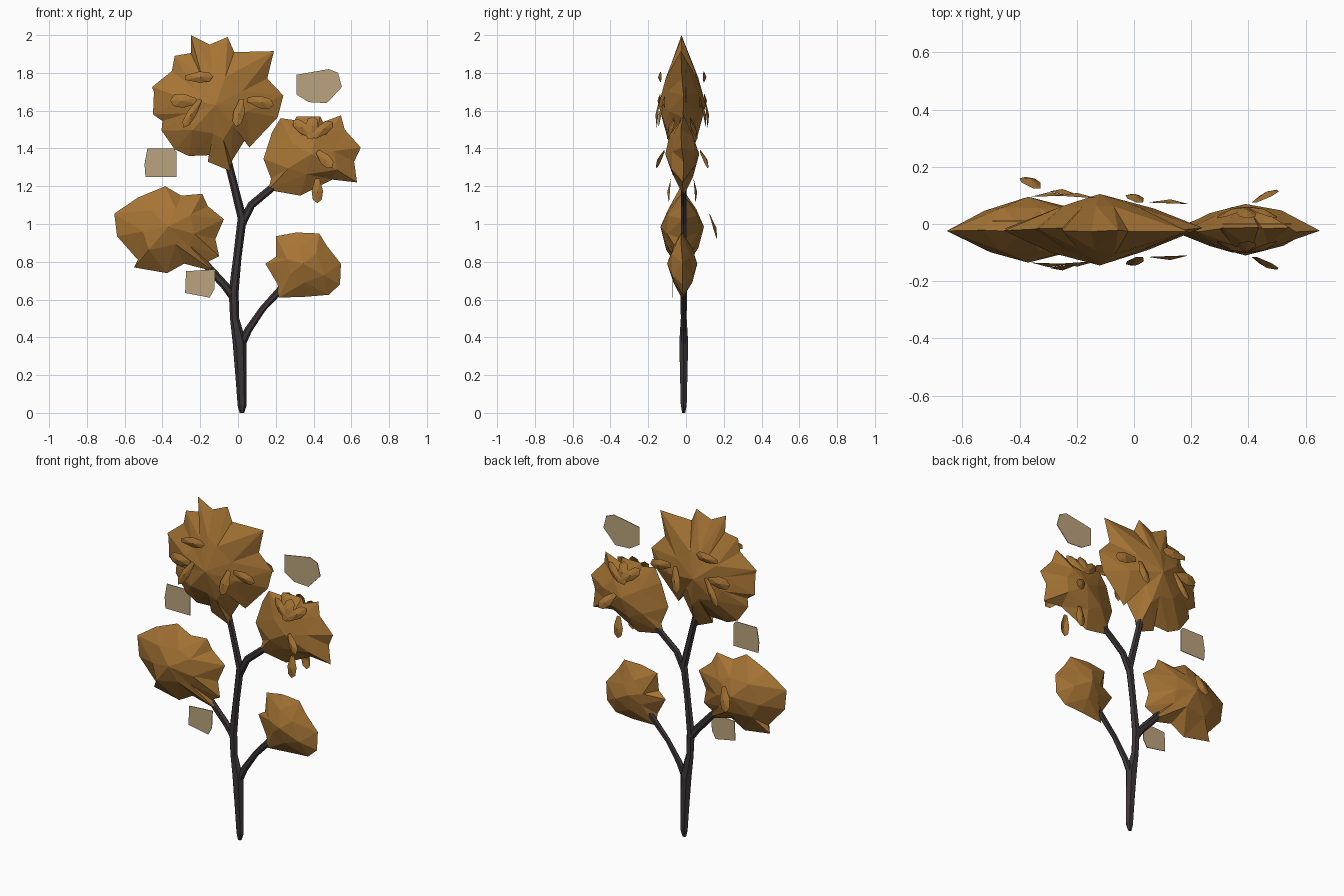
import bpy, bmesh, math, random
from mathutils import Vector

if "Cube" in bpy.data.objects:
    bpy.data.objects.remove(bpy.data.objects["Cube"])

random.seed(4)
YC = -0.02  # plane in which the flat tree lies


def material(name, col):
    m = bpy.data.materials.new(name)
    m.diffuse_color = (*col, 1)
    m.use_nodes = True
    m.node_tree.nodes["Principled BSDF"].inputs["Base Color"].default_value = m.diffuse_color
    return m


BROWN = material("autumn brown", (0.38, 0.175, 0.035))
BARK = material("dark bark", (0.045, 0.035, 0.037))
TAN = material("pale tan", (0.50, 0.37, 0.21))


def make(name, verts, faces, mat):
    me = bpy.data.meshes.new(name)
    me.from_pydata([tuple(v) for v in verts], [], faces)
    bm = bmesh.new()
    bm.from_mesh(me)
    bmesh.ops.recalc_face_normals(bm, faces=bm.faces)
    bm.to_mesh(me)
    bm.free()
    me.materials.append(mat)
    ob = bpy.data.objects.new(name, me)
    bpy.context.collection.objects.link(ob)
    return ob


def foliage(name, outline, centre, front, back):
    """Jagged outline (even point count) domed to both sides."""
    n, h = len(outline), len(outline) // 2
    cx, cz = centre
    verts = [(x, YC + random.uniform(-.008, .008), z) for x, z in outline]
    faces = []
    for sign, depth in ((-1, front), (1, back)):
        s = len(verts)
        for k in range(h):
            x, z = outline[2 * k + 1]
            f = random.uniform(.45, .58)
            verts.append((cx + (x - cx) * f, YC + sign * depth * random.uniform(.55, .75),
                          cz + (z - cz) * f))
        c = len(verts)
        verts.append((cx, YC + sign * depth, cz))
        for k in range(h):
            o, p, q = 2 * k, 2 * k + 1, (2 * k + 2) % n
            m, m2 = s + k, s + (k + 1) % h
            faces += [(o, p, m), (p, q, m), (q, m2, m), (m, m2, c)]
    make(name, verts, faces, BROWN)


def leaf(name, a, b, w, mirror=True):
    """Folded six-sided leaf from a to b, repeated on the back."""
    for sign in ((1, -1) if mirror else (1,)):
        p, q = Vector(a), Vector(b)
        if sign < 0:
            p.y, q.y = 2 * YC - p.y, 2 * YC - q.y
        d = q - p
        s = d.cross(Vector((0, 1, 0))).normalized() * w / 2
        out = 0.014 if p.y > YC else -0.014
        ring = [p + s * .4, p + d * .5 + s, p + d * .85 + s * .8, q,
                p + d * .85 - s * .8, p + d * .5 - s, p - s * .4]
        ring.append(p + d * .55 + Vector((0, out, 0)))
        make(name, ring, [(i, (i + 1) % 7, 7) for i in range(7)], BROWN)


def branch(name, path, depth=.75, sides=6):
    """Tapered tube through (x, z, radius) points."""
    verts, faces = [], []
    for i, (x, z, r) in enumerate(path):
        u, v = path[max(i - 1, 0)], path[min(i + 1, len(path) - 1)]
        t = Vector((v[0] - u[0], 0, v[1] - u[1])).normalized()
        side = Vector((t.z, 0, -t.x))
        for k in range(sides):
            a = math.tau * k / sides
            verts.append(Vector((x, -.012, z)) + side * r * math.cos(a)
                         + Vector((0, r * depth * math.sin(a), 0)))
    for i in range(len(path) - 1):
        for k in range(sides):
            j = (k + 1) % sides
            faces.append((i * sides + k, i * sides + j, (i + 1) * sides + j, (i + 1) * sides + k))
    e = len(verts) - sides
    faces += [tuple(range(sides)), tuple(range(e, e + sides))]
    make(name, verts, faces, BARK)


def plate(name, pts, y):
    n = len(pts)
    verts = [(x, y + o, z) for o in (-.002, .002) for x, z in pts]
    faces = [tuple(range(n)), tuple(range(n, 2 * n))]
    faces += [(i, (i + 1) % n, n + (i + 1) % n, n + i) for i in range(n)]
    make(name, verts, faces, TAN)


# Trunk and branches
branch("trunk", [(.02, 0, .012), (.022, .04, .024), (.016, .2, .03), (.008, .37, .036),
                 (-.018, .5, .024), (-.023, .64, .026), (-.004, .82, .022),
                 (.022, 1.03, .024), (-.02, 1.2, .021), (-.06, 1.36, .02)])
branch("lower_right_branch", [(.015, .36, .024), (.055, .44, .02), (.13, .55, .017), (.25, .68, .02)])
branch("lower_left_branch", [(-.02, .61, .024), (-.07, .675, .022), (-.13, .74, .022), (-.2, .82, .018)])
branch("upper_right_branch", [(.02, 1.0, .022), (.07, 1.1, .021), (.16, 1.175, .02), (.24, 1.24, .018)])

# Foliage clusters
foliage("top_foliage", [
    (-.25, 2), (-.15, 1.95), (-.055, 1.99), (-.02, 1.91), (.19, 1.915), (.155, 1.77),
    (.24, 1.68), (.21, 1.565), (.06, 1.405), (.04, 1.45), (-.035, 1.33), (-.04, 1.28),
    (-.16, 1.33), (-.14, 1.365), (-.26, 1.36), (-.335, 1.395), (-.405, 1.495), (-.40, 1.545),
    (-.45, 1.58), (-.445, 1.70), (-.455, 1.725), (-.35, 1.81), (-.335, 1.89), (-.25, 1.905)],
    (-.12, 1.63), .125, .125)
foliage("right_foliage", [
    (.135, 1.345), (.18, 1.485), (.225, 1.56), (.3, 1.55), (.31, 1.57), (.435, 1.57),
    (.45, 1.54), (.545, 1.575), (.565, 1.5), (.65, 1.405), (.615, 1.33), (.63, 1.22),
    (.5, 1.235), (.33, 1.15), (.16, 1.18), (.175, 1.24)],
    (.39, 1.37), .09, .09)
foliage("left_foliage", [
    (-.655, 1.055), (-.53, 1.14), (-.385, 1.2), (-.3, 1.15), (-.19, 1.16), (-.16, 1.095),
    (-.075, 1.025), (-.12, .92), (-.1, .83), (-.16, .8), (-.13, .75), (-.285, .79),
    (-.375, .74), (-.55, .77), (-.53, .81), (-.64, .935)],
    (-.37, .985), .115, .115)
foliage("lower_foliage", [
    (.2, .935), (.31, .955), (.43, .95), (.47, .885), (.545, .79), (.54, .68),
    (.48, .625), (.36, .615), (.215, .61), (.21, .68), (.145, .79), (.2, .825)],
    (.345, .79), .08, .08)

# Loose leaves over the clusters, front and back
for a, b, w in [
    ((-.28, -.14, 1.775), (-.13, -.13, 1.78), .06),
    ((-.22, -.14, 1.65), (-.36, -.135, 1.655), .075),
    ((-.2, -.14, 1.66), (-.29, -.155, 1.51), .05),
    ((.02, -.115, 1.66), (-.01, -.145, 1.515), .06),
    ((.05, -.115, 1.66), (.19, -.11, 1.63), .065),
    ((.42, -.08, 1.24), (.42, -.09, 1.11), .06),
    ((.42, -.115, 1.385), (.5, -.16, 1.30), .06),
    ((.4, -.1, 1.46), (.29, -.06, 1.55), .06),
    ((.38, -.1, 1.45), (.4, -.06, 1.57), .07),
    ((.4, -.1, 1.46), (.5, -.06, 1.54), .06),
]:
    leaf("loose_leaf", a, b, w)
leaf("back_leaf", (-.34, .125, 1.05), (-.38, .165, .92), .07, False)

# Pale floating flakes
plate("upper_right_flake", [(.31, 1.79), (.48, 1.82), (.53, 1.8), (.55, 1.725),
                            (.47, 1.64), (.375, 1.645), (.31, 1.685)], .0)
plate("upper_left_flake", [(-.48, 1.4), (-.34, 1.4), (-.325, 1.38), (-.325, 1.25),
                           (-.49, 1.25), (-.495, 1.315)], .01)
plate("lower_left_flake", [(-.275, .75), (-.12, .76), (-.125, .655), (-.15, .61), (-.28, .635)], -.07)
